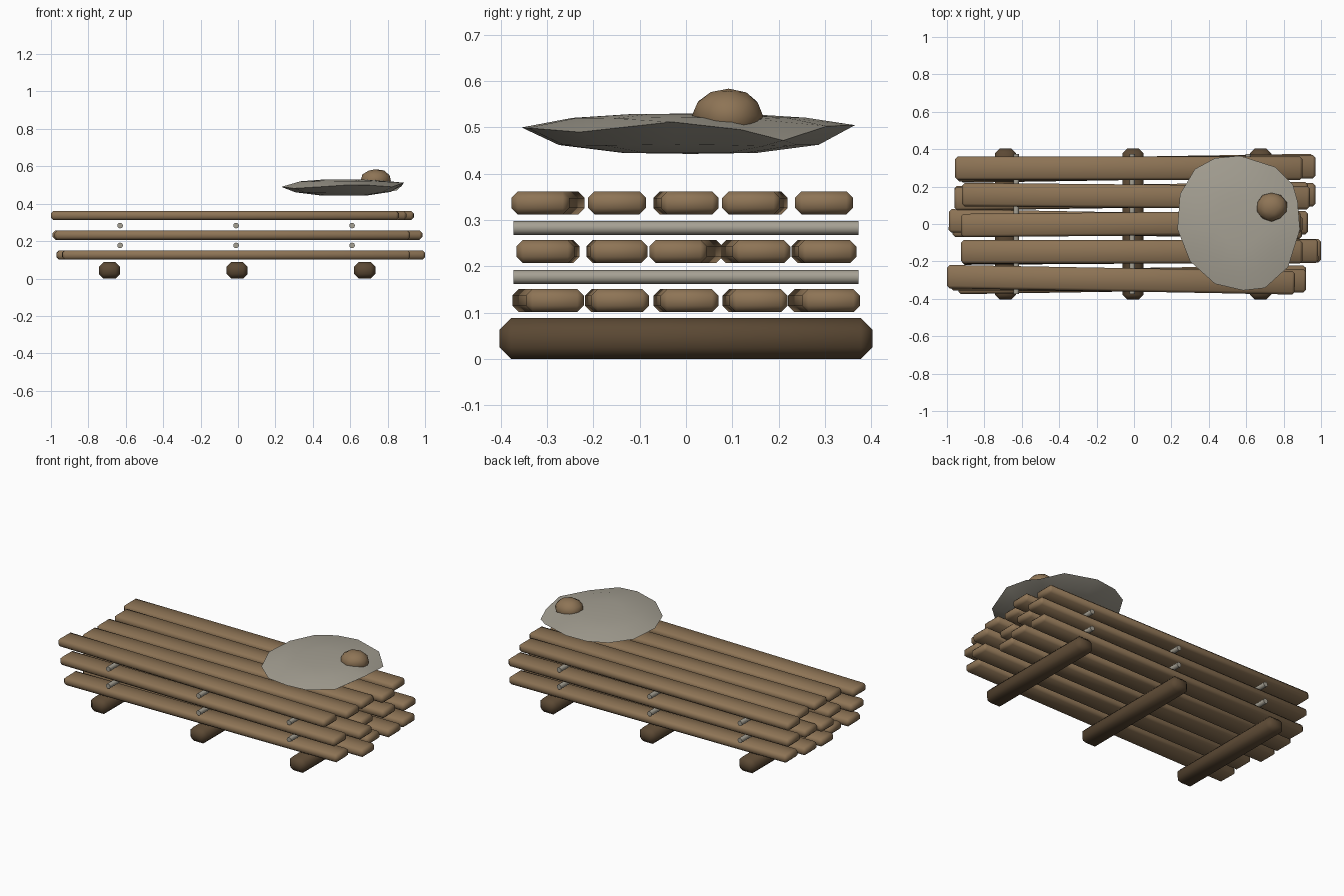
import bpy
import bmesh
import math
import random
from mathutils import Vector

random.seed(4)
if "Cube" in bpy.data.objects:
    bpy.data.objects.remove(bpy.data.objects["Cube"], do_unlink=True)


def material(name, rgb):
    m = bpy.data.materials.new(name)
    m.use_nodes = True
    m.diffuse_color = (*rgb, 1)
    m.node_tree.nodes["Principled BSDF"].inputs["Base Color"].default_value = (*rgb, 1)
    return m


WOOD = material("plank wood", (0.27, 0.175, 0.092))
DARK = material("dark wood", (0.105, 0.066, 0.034))
STONE = material("pale stone", (0.38, 0.355, 0.295))


def finish(name, bm, mat, location=(0, 0, 0), turn=0, angle=60):
    bmesh.ops.recalc_face_normals(bm, faces=bm.faces[:])
    mesh = bpy.data.meshes.new(name)
    bm.to_mesh(mesh)
    bm.free()
    mesh.materials.append(mat)
    ob = bpy.data.objects.new(name, mesh)
    ob.location = location
    ob.rotation_euler.z = turn
    bpy.context.collection.objects.link(ob)
    bpy.ops.object.select_all(action='DESELECT')
    ob.select_set(True)
    bpy.context.view_layer.objects.active = ob
    bpy.ops.object.shade_smooth_by_angle(angle=math.radians(angle))
    return ob


def timber(name, size, location, mat, bevel, turn=0):
    bm = bmesh.new()
    bmesh.ops.create_cube(bm, size=1)
    bmesh.ops.scale(bm, vec=size, verts=bm.verts)
    bmesh.ops.bevel(bm, geom=bm.edges[:], offset=bevel, segments=1, affect='EDGES')
    finish(name, bm, mat, location, turn)


# Planks: per layer a height, then left end, right end and slope of each row
layers = {
    "bottom": (0.126, [(-0.94, 0.92, 0.016), (-0.92, 1.0, 0.007), (-0.97, 0.93, 0.008),
                       (-0.96, 0.97, 0.008), (-0.93, 0.96, 0.016)]),
    "middle": (0.232, [(-0.98, 0.92, -0.006), (-0.92, 0.985, 0.004), (-0.99, 0.90, -0.018),
                       (-0.96, 0.93, 0.015), (-0.95, 0.97, 0.008)]),
    "top": (0.337, [(-1.0, 0.86, -0.018), (-0.925, 0.90, 0), (-0.925, 0.89, 0.009),
                    (-0.92, 0.94, -0.009), (-0.957, 0.90, 0)]),
}
for layer, (z, rows) in layers.items():
    for i, (left, right, slope) in enumerate(rows):
        timber(f"{layer}_plank_{i + 1}", (right - left, 0.125, 0.05),
               ((left + right) / 2, (i - 2) * 0.149, z), WOOD, 0.014, slope)

# Support beams under the planks
for i, x in enumerate((-0.687, -0.005, 0.677)):
    timber(f"support_beam_{i + 1}", (0.114, 0.806, 0.088), (x, 0, 0.044), DARK, 0.025)

# Round spacer rods between the layers
for level, z in (("lower", 0.177), ("upper", 0.283)):
    for i, x in enumerate((-0.63, -0.01, 0.61)):
        bm = bmesh.new()
        bmesh.ops.create_cone(bm, cap_ends=True, segments=12, radius1=0.015,
                              radius2=0.015, depth=0.746)
        for v in bm.verts:
            v.co = (v.co.x, v.co.z, v.co.y)
        finish(f"{level}_rod_{i + 1}", bm, STONE, (x, 0, z), angle=40)

# Flat irregular slab: an uneven rim with shrunken rings above and below
rim = [(0.567, 0.365, 0.505), (0.754, 0.305, 0.503), (0.85, 0.21, 0.472),
       (0.875, 0.12, 0.495), (0.887, -0.03, 0.512), (0.824, -0.23, 0.49),
       (0.70, -0.342, 0.499), (0.583, -0.355, 0.50), (0.433, -0.32, 0.49),
       (0.30, -0.2, 0.482), (0.232, -0.027, 0.49), (0.246, 0.16, 0.49),
       (0.326, 0.294, 0.497), (0.433, 0.352, 0.50)]
middle = Vector((0.57, 0.01, 0))


def ring(bm, scale, z, blend):
    verts = []
    for x, y, rim_z in rim:
        p = middle + (Vector((x, y, 0)) - middle) * scale
        p.z = rim_z + (z - rim_z) * blend
        verts.append(bm.verts.new(p))
    return verts


bm = bmesh.new()
rings = [ring(bm, 0.4, 0.445, 1), ring(bm, 0.78, 0.458, 0.9), ring(bm, 1, 0.5, 0),
         ring(bm, 0.7, 0.523, 0.9), ring(bm, 0.35, 0.529, 1)]
n = len(rim)
for a, b in zip(rings, rings[1:]):
    for i in range(n):
        j = (i + 1) % n
        bm.faces.new((a[i], a[j], b[j], b[i]))
for loop, z in ((rings[0], 0.443), (rings[-1], 0.53)):
    hub = bm.verts.new((middle.x, middle.y, z))
    for i in range(n):
        bm.faces.new((loop[i], loop[(i + 1) % n], hub))
finish("stone_slab", bm, STONE, angle=30)

# Lumpy wooden knob on the slab
bm = bmesh.new()
bmesh.ops.create_icosphere(bm, subdivisions=2, radius=1)
for v in bm.verts:
    v.co *= random.uniform(0.96, 1.04)
bmesh.ops.scale(bm, vec=(0.083, 0.077, 0.06), verts=bm.verts)
finish("knob", bm, WOOD, (0.736, 0.092, 0.525), angle=40)
